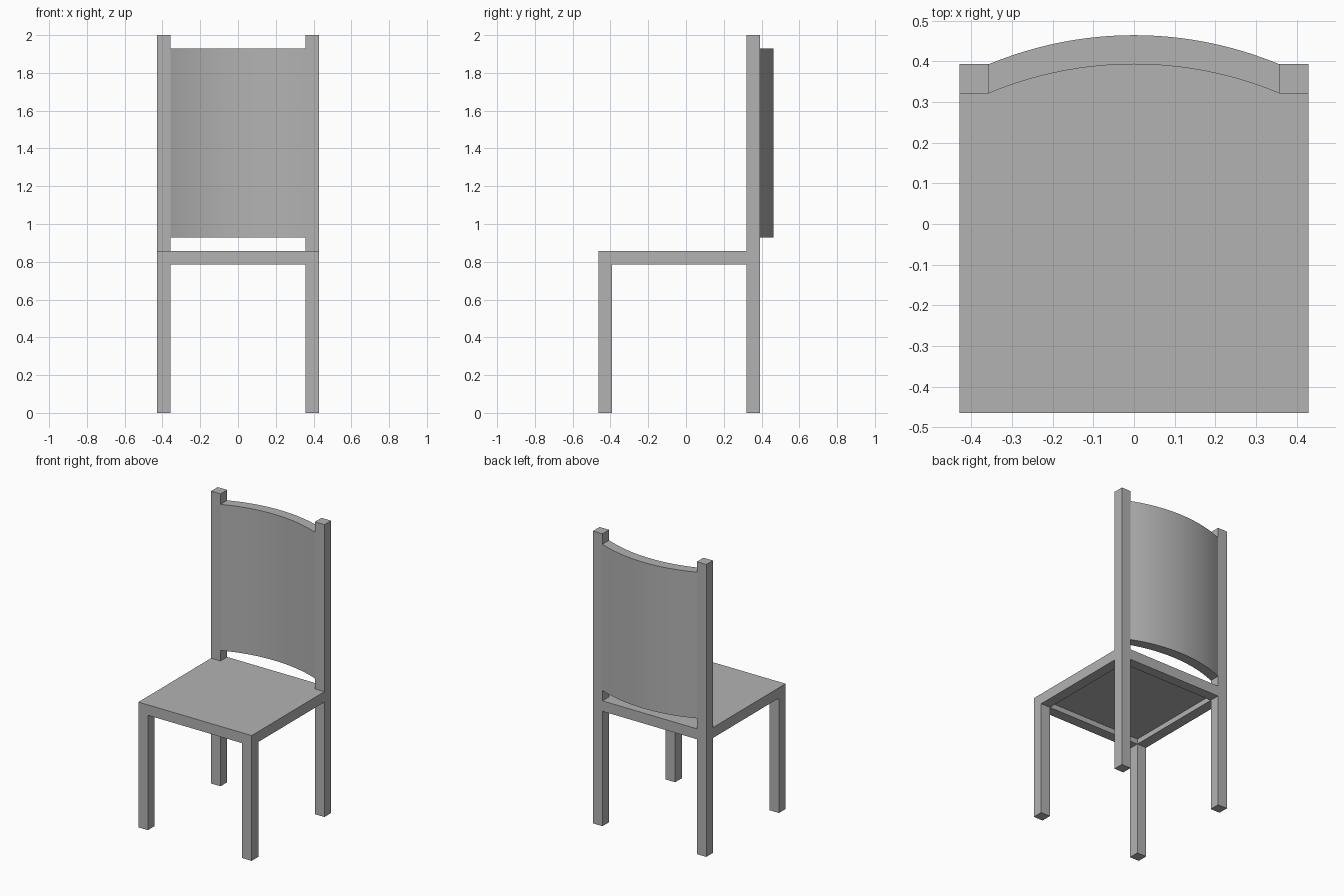
import bpy, bmesh, math

if "Cube" in bpy.data.objects:
    bpy.data.objects.remove(bpy.data.objects["Cube"], do_unlink=True)

U = 1 / 14                      # thickness of every board and leg
HALF_W = 6 * U                  # half the seat width
FRONT, BACK = -6.5 * U, 5.5 * U
SEAT_LOW, SEAT_TOP = 11 * U, 12 * U

grey = bpy.data.materials.new("plain grey")
grey.use_nodes = True
colour = (0.448, 0.448, 0.448, 1)
grey.diffuse_color = colour
grey.node_tree.nodes["Principled BSDF"].inputs["Base Color"].default_value = colour


def finish(name, bm):
    """Turn a bmesh into a grey object."""
    bmesh.ops.recalc_face_normals(bm, faces=bm.faces)
    mesh = bpy.data.meshes.new(name)
    bm.to_mesh(mesh)
    bm.free()
    mesh.materials.append(grey)
    obj = bpy.data.objects.new(name, mesh)
    bpy.context.collection.objects.link(obj)
    return obj


def box(lo, hi):
    """Box bmesh between two opposite corners."""
    bm = bmesh.new()
    bmesh.ops.create_cube(bm, size=1)
    for v in bm.verts:
        v.co = [(a + b) / 2 + c * (b - a) for a, b, c in zip(lo, hi, v.co)]
    return bm


# Seat: slab with a recessed underside that leaves a rim
bm = box((-HALF_W, FRONT, SEAT_LOW), (HALF_W, BACK, SEAT_TOP))
bm.normal_update()
under = min(bm.faces, key=lambda f: f.calc_center_median().z)
bmesh.ops.inset_region(bm, faces=[under], thickness=U, use_even_offset=True)
recess = bmesh.ops.extrude_discrete_faces(bm, faces=[under])["faces"][0]
bmesh.ops.translate(bm, verts=recess.verts, vec=(0, 0, U / 2))
finish("seat", bm)

# Legs below the seat and back posts above it, on both sides
for side, sx in (("left", 1), ("right", -1)):
    x0, x1 = sorted((sx * (HALF_W - U), sx * HALF_W))
    finish(f"front_leg_{side}", box((x0, FRONT, 0), (x1, FRONT + U, SEAT_LOW)))
    finish(f"back_leg_{side}", box((x0, BACK - U, 0), (x1, BACK, SEAT_LOW)))
    finish(f"back_post_{side}", box((x0, BACK - U, SEAT_TOP), (x1, BACK, 2)))

# Curved backrest: circular arc bowing backwards, between the posts
chord, sag, steps = HALF_W - U, U, 32
radius = (chord ** 2 + sag ** 2) / (2 * sag)
sweep = math.asin(chord / radius)
arc = []
for i in range(steps + 1):
    a = sweep * (2 * i / steps - 1)
    arc.append((radius * math.sin(a), BACK + sag - radius * (1 - math.cos(a))))
bm = bmesh.new()
rows = [[bm.verts.new((x, y + dy, z)) for x, y in arc]
        for dy, z in ((0, 13 * U), (0, 27 * U), (-U, 27 * U), (-U, 13 * U))]
for k in range(4):
    a, b = rows[k], rows[(k + 1) % 4]
    for i in range(steps):
        bm.faces.new((a[i], a[i + 1], b[i + 1], b[i]))
for i in (0, steps):
    bm.faces.new([row[i] for row in rows])
backrest = finish("backrest", bm)

bpy.ops.object.select_all(action="DESELECT")
backrest.select_set(True)
bpy.context.view_layer.objects.active = backrest
bpy.ops.object.shade_smooth_by_angle(angle=math.radians(30))
